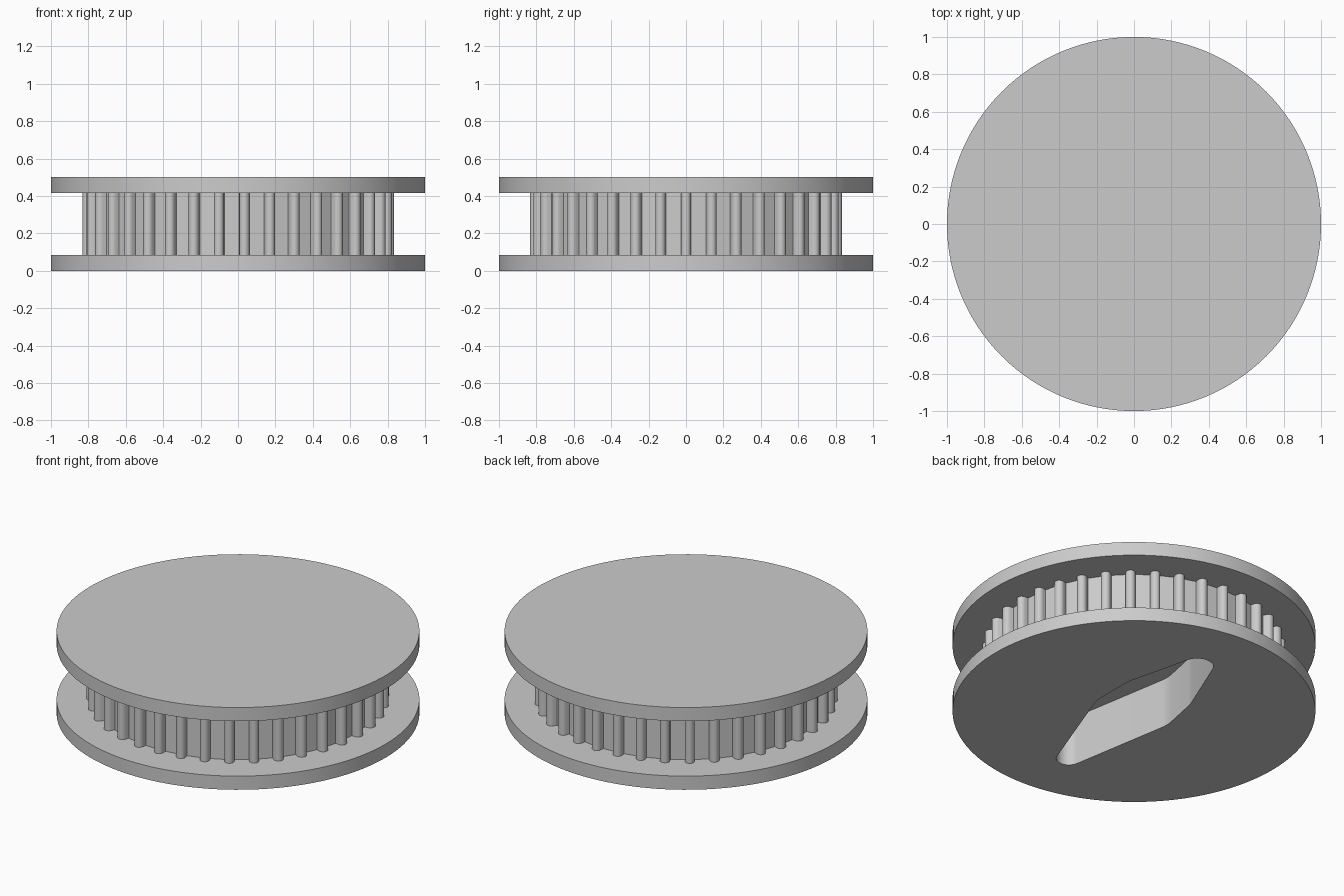
import bpy, bmesh, math
from mathutils import Vector

if "Cube" in bpy.data.objects:
    bpy.data.objects.remove(bpy.data.objects["Cube"], do_unlink=True)

HEIGHT, FLANGE = 0.5, 0.083
TEETH, CORE_R, TIP_R, TOOTH_R = 37, 0.785, 0.835, 0.027

grey = bpy.data.materials.new("plain grey")
grey.use_nodes = True
colour = (0.6, 0.6, 0.6, 1)
grey.diffuse_color = colour
grey.node_tree.nodes["Principled BSDF"].inputs["Base Color"].default_value = colour


def extrude_outline(name, outline, z0, z1):
    """Solid made by raising a closed outline from z0 to z1."""
    bm = bmesh.new()
    face = bm.faces.new([bm.verts.new((x, y, z0)) for x, y in outline])
    raised = bmesh.ops.extrude_face_region(bm, geom=[face])["geom"]
    verts = [v for v in raised if isinstance(v, bmesh.types.BMVert)]
    bmesh.ops.translate(bm, verts=verts, vec=(0, 0, z1 - z0))
    bmesh.ops.recalc_face_normals(bm, faces=bm.faces)
    mesh = bpy.data.meshes.new(name)
    bm.to_mesh(mesh)
    bm.free()
    mesh.materials.append(grey)
    ob = bpy.data.objects.new(name, mesh)
    bpy.context.collection.objects.link(ob)
    return ob


def circle(cx, cy, r, n):
    return [(cx + r * math.cos(math.tau * i / n), cy + r * math.sin(math.tau * i / n))
            for i in range(n)]


def hull(points):
    """Convex outline around a set of points, counter-clockwise."""
    def chain(pts):
        out = []
        for p in pts:
            while len(out) > 1 and (Vector(out[-1]) - Vector(out[-2])).cross(
                    Vector(p) - Vector(out[-1])) <= 1e-6:
                out.pop()
            out.append(p)
        return out[:-1]
    pts = sorted(points)
    return chain(pts) + chain(pts[::-1])


# Toothed drum: straight-sided ridges with round tips
drum_outline = []
for t in range(TEETH):
    a = math.tau * t / TEETH
    out, side = Vector((math.cos(a), math.sin(a))), Vector((-math.sin(a), math.cos(a)))
    drum_outline.append(out * CORE_R - side * TOOTH_R)
    for k in range(9):
        b = math.pi * (k / 8 - 0.5)
        drum_outline.append(out * (TIP_R - TOOTH_R + TOOTH_R * math.cos(b))
                            + side * TOOTH_R * math.sin(b))
    drum_outline.append(out * CORE_R + side * TOOTH_R)
drum = extrude_outline("toothed_drum", drum_outline, FLANGE, HEIGHT - FLANGE)

# Flanges
disc = circle(0, 0, 1, 128)
bottom = extrude_outline("bottom_flange", disc, 0, FLANGE)
top = extrude_outline("top_flange", disc, HEIGHT - FLANGE, HEIGHT)

# Long blind slot in the underside, wide in the middle with narrow round ends
rounds = [(-0.06, -0.63, 0.07), (0, 0, 0.235), (0.02, 0.2, 0.215), (0.05, 0.6, 0.09)]
slot = extrude_outline("slot_cutter",
                       hull([p for c in rounds for p in circle(*c, 64)]), -0.1, 0.3)
slot.hide_render = True
for ob in (drum, bottom):
    bpy.context.view_layer.objects.active = ob
    cut = ob.modifiers.new("slot", "BOOLEAN")
    cut.operation, cut.solver, cut.object = "DIFFERENCE", "EXACT", slot
    bpy.ops.object.modifier_apply(modifier=cut.name)
bpy.data.objects.remove(slot, do_unlink=True)

# Smooth round walls, sharp rims
bpy.ops.object.select_all(action="DESELECT")
for ob in (drum, bottom, top):
    ob.select_set(True)
bpy.context.view_layer.objects.active = drum
bpy.ops.object.shade_smooth_by_angle(angle=math.radians(30))
